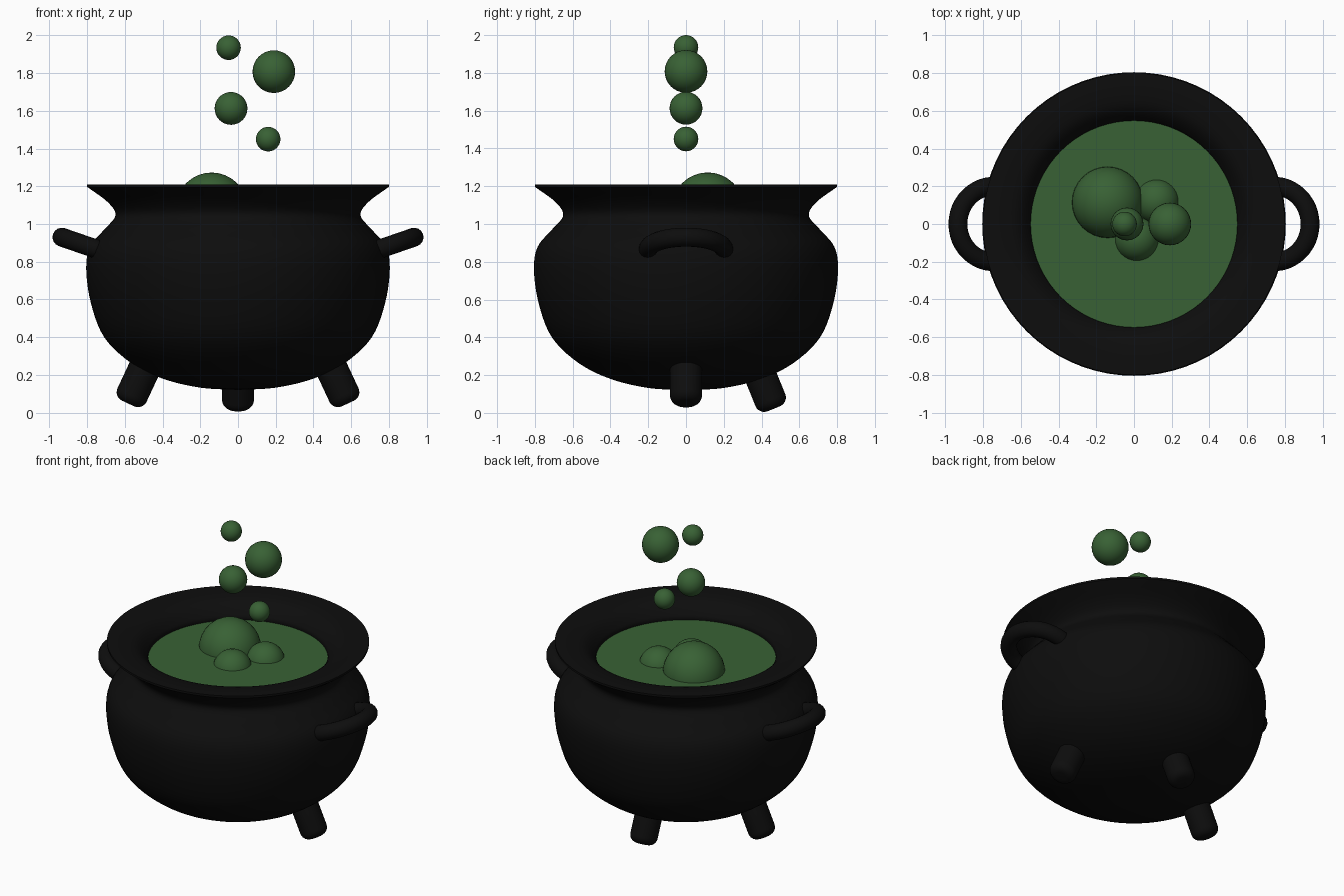
import bpy, bmesh, math
from mathutils import Vector, Matrix

if "Cube" in bpy.data.objects:
    bpy.data.objects.remove(bpy.data.objects["Cube"])


def material(name, color):
    m = bpy.data.materials.new(name)
    m.diffuse_color = color
    m.use_nodes = True
    m.node_tree.nodes["Principled BSDF"].inputs["Base Color"].default_value = m.diffuse_color
    return m


IRON = material("black_iron", (0.004, 0.004, 0.004, 1))
BREW = material("green_brew", (0.04, 0.12, 0.035, 1))


def finish(name, bm, mat, angle=40):
    bmesh.ops.recalc_face_normals(bm, faces=bm.faces)
    me = bpy.data.meshes.new(name)
    bm.to_mesh(me)
    bm.free()
    ob = bpy.data.objects.new(name, me)
    bpy.context.collection.objects.link(ob)
    me.materials.append(mat)
    bpy.ops.object.select_all(action='DESELECT')
    ob.select_set(True)
    bpy.context.view_layer.objects.active = ob
    bpy.ops.object.shade_smooth_by_angle(angle=math.radians(angle))
    return ob


def smooth_path(pts, n=5):
    # Catmull-Rom curve through the points
    p = [Vector(q) for q in pts]
    p = [2 * p[0] - p[1]] + p + [2 * p[-1] - p[-2]]
    out = []
    for a, b, c, d in zip(p, p[1:], p[2:], p[3:]):
        for i in range(n):
            t = i / n
            out.append(0.5 * (2 * b + (c - a) * t + (2 * a - 5 * b + 4 * c - d) * t * t
                              + (3 * b - a - 3 * c + d) * t ** 3))
    return out + [p[-2]]


def lathe(name, profile, mat, sides=72, matrix=None):
    bm = bmesh.new()
    vs = [bm.verts.new((r, 0, z)) for r, z in profile]
    es = [bm.edges.new(e) for e in zip(vs, vs[1:])]
    bmesh.ops.spin(bm, geom=vs + es, cent=(0, 0, 0), axis=(0, 0, 1),
                   angle=2 * math.pi, steps=sides, use_merge=True)
    bmesh.ops.remove_doubles(bm, verts=bm.verts, dist=1e-4)
    if matrix:
        bm.transform(matrix)
    return finish(name, bm, mat)


# Cauldron body: outer wall up to the sharp lip, then over and down inside
outer = smooth_path([(0, 0.12), (0.2, 0.132), (0.4, 0.18), (0.57, 0.265), (0.71, 0.40),
                     (0.78, 0.58), (0.805, 0.76), (0.785, 0.88), (0.71, 0.97),
                     (0.65, 1.045), (0.69, 1.115), (0.80, 1.197)])
inner = smooth_path([(0.80, 1.21), (0.70, 1.208), (0.62, 1.19), (0.565, 1.14), (0.55, 1.09),
                     (0.60, 0.98), (0.69, 0.85), (0.70, 0.70), (0.62, 0.42), (0.35, 0.25), (0, 0.21)])
lathe("cauldron_body", [tuple(v) for v in outer + inner], IRON)

# Liquid surface
LEVEL = 1.095
lathe("brew_surface", [(0, LEVEL), (0.57, LEVEL)], BREW)


# Bubbles, half sunk in the brew and floating above
def bubble(name, loc, r):
    bm = bmesh.new()
    bmesh.ops.create_uvsphere(bm, u_segments=32, v_segments=16, radius=r)
    bm.transform(Matrix.Translation(loc))
    finish(name, bm, BREW)


for i, (x, y, z, r) in enumerate([(-0.14, 0.115, 1.083, 0.19), (0.12, 0.12, 1.06, 0.12),
                                  (0.015, -0.08, 1.06, 0.12)]):
    bubble(f"surface_bubble_{i + 1}", (x, y, z), r)
for i, (x, z, r) in enumerate([(0.16, 1.45, 0.065), (-0.037, 1.613, 0.087),
                               (0.19, 1.808, 0.113), (-0.05, 1.935, 0.065)]):
    bubble(f"floating_bubble_{i + 1}", (x, 0, z), r)


# Handles: tilted half rings
def handle(name, side):
    bm = bmesh.new()
    rings = []
    tilt = Matrix.Translation((0.745, 0, 0.865)) @ Matrix.Rotation(math.radians(-19), 4, 'Y')
    for i in range(29):
        a = math.radians(-110 + 220 * i / 28)
        ring = []
        for j in range(16):
            b = 2 * math.pi * j / 16
            r = 0.2 + 0.05 * math.cos(b)
            v = tilt @ Vector((r * math.cos(a), r * math.sin(a), 0.05 * math.sin(b)))
            ring.append(bm.verts.new((v.x * side, v.y, v.z)))
        rings.append(ring)
    for p, q in zip(rings, rings[1:]):
        for j in range(16):
            k = (j + 1) % 16
            bm.faces.new((p[j], p[k], q[k], q[j]))
    bm.faces.new(rings[0])
    bm.faces.new(rings[-1])
    finish(name, bm, IRON)


handle("right_handle", 1)
handle("left_handle", -1)

# Legs: rounded pegs splayed outward on three sides
R, B = 0.085, 0.05
peg = [(0, 0)] + [(R - B + B * math.sin(t), B - B * math.cos(t))
                  for t in [math.pi / 12 * i for i in range(7)]] + [(R, 0.34), (0, 0.34)]
for name, turn, dist, z, lean in [("right_leg", 0, 0.583, 0.048, 25),
                                  ("back_leg", 90, 0.465, 0.022, 22),
                                  ("left_leg", 180, 0.583, 0.048, 25)]:
    m = (Matrix.Rotation(math.radians(turn), 4, 'Z') @ Matrix.Translation((dist, 0, z))
         @ Matrix.Rotation(math.radians(-lean), 4, 'Y'))
    lathe(name, peg, IRON, 32, m)
